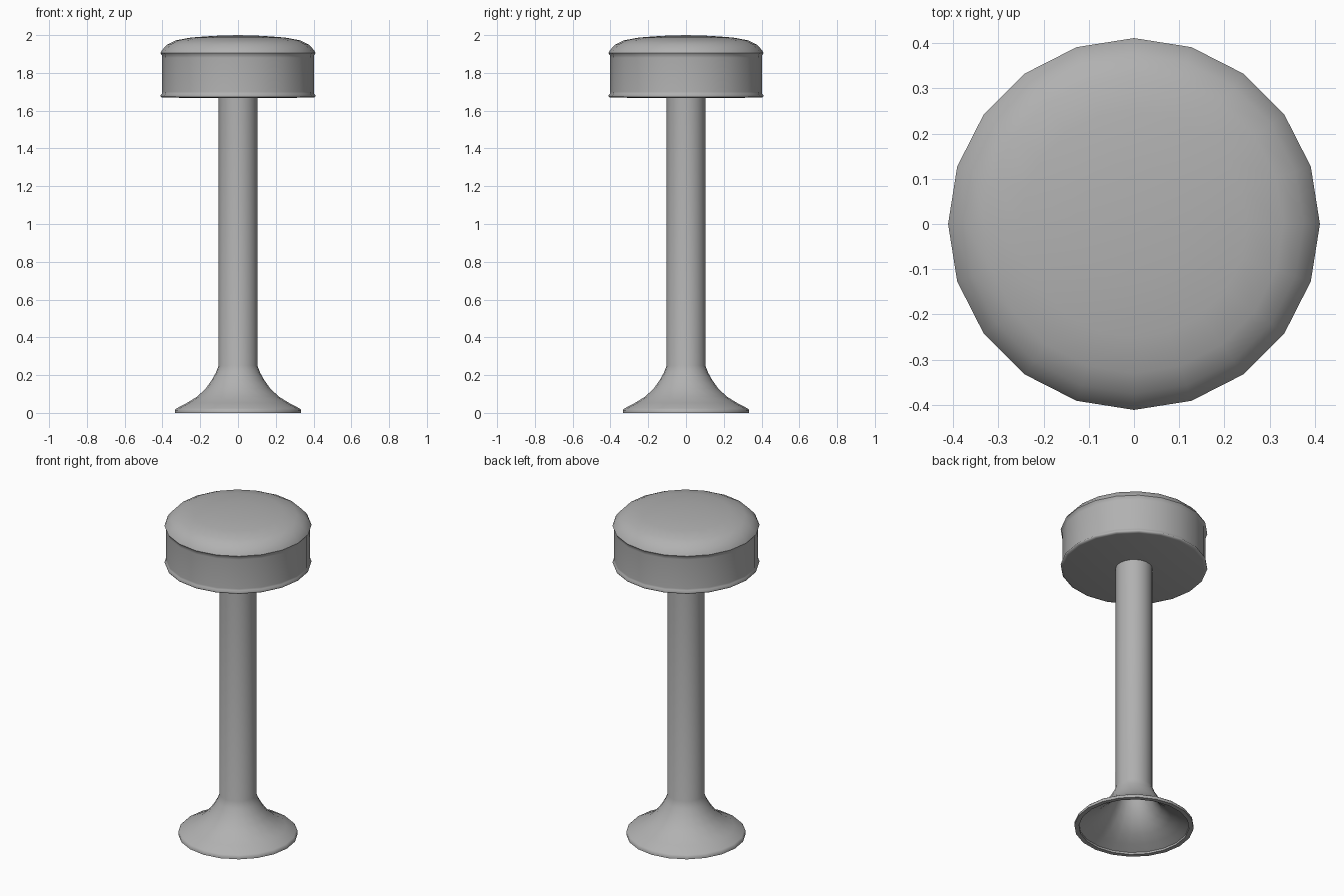
import bpy, bmesh, math

if "Cube" in bpy.data.objects:
    bpy.data.objects.remove(bpy.data.objects["Cube"])

SIDES = 20

grey = bpy.data.materials.new("dark_grey")
grey.diffuse_color = (0.44, 0.44, 0.44, 1)
grey.use_nodes = True
grey.node_tree.nodes["Principled BSDF"].inputs["Base Color"].default_value = grey.diffuse_color


def lathe(name, profile, angle):
    """Revolve (radius, z) points around z; radius 0 becomes a single pole."""
    bm = bmesh.new()
    rings = []
    for r, z in profile:
        if r == 0:
            rings.append([bm.verts.new((0, 0, z))] * SIDES)
        else:
            rings.append([bm.verts.new((r * math.cos(a), r * math.sin(a), z))
                          for a in (math.tau * i / SIDES for i in range(SIDES))])
    for low, high in zip(rings, rings[1:]):
        for i in range(SIDES):
            j = (i + 1) % SIDES
            corners = list(dict.fromkeys((low[i], low[j], high[j], high[i])))
            bm.faces.new(corners)
    bmesh.ops.recalc_face_normals(bm, faces=bm.faces)
    mesh = bpy.data.meshes.new(name)
    bm.to_mesh(mesh)
    bm.free()
    mesh.materials.append(grey)
    obj = bpy.data.objects.new(name, mesh)
    bpy.context.collection.objects.link(obj)
    bpy.ops.object.select_all(action='DESELECT')
    obj.select_set(True)
    bpy.context.view_layer.objects.active = obj
    bpy.ops.object.shade_smooth_by_angle(angle=math.radians(angle))
    return obj


# Padded seat with piping at both edges and a domed top
lathe("seat", [
    (0, 1.666), (0.395, 1.669), (0.408, 1.672), (0.411, 1.68), (0.403, 1.69),
    (0.402, 1.70), (0.402, 1.88), (0.403, 1.893), (0.411, 1.905), (0.403, 1.92),
    (0.375, 1.95), (0.33, 1.972), (0.25, 1.987), (0.13, 1.996), (0, 2.0)], 60)

# Column flowing into a hollow, flared foot
lathe("pedestal", [
    (0.103, 1.668), (0.103, 0.25), (0.117, 0.213), (0.14, 0.172), (0.17, 0.13),
    (0.215, 0.087), (0.27, 0.053), (0.325, 0.024), (0.334, 0.015), (0.334, 0),
    (0.308, 0), (0.308, 0.012), (0.26, 0.037), (0.205, 0.068),
    (0.155, 0.113), (0.125, 0.155), (0.10, 0.20), (0.085, 0.25), (0, 0.25)], 50)
